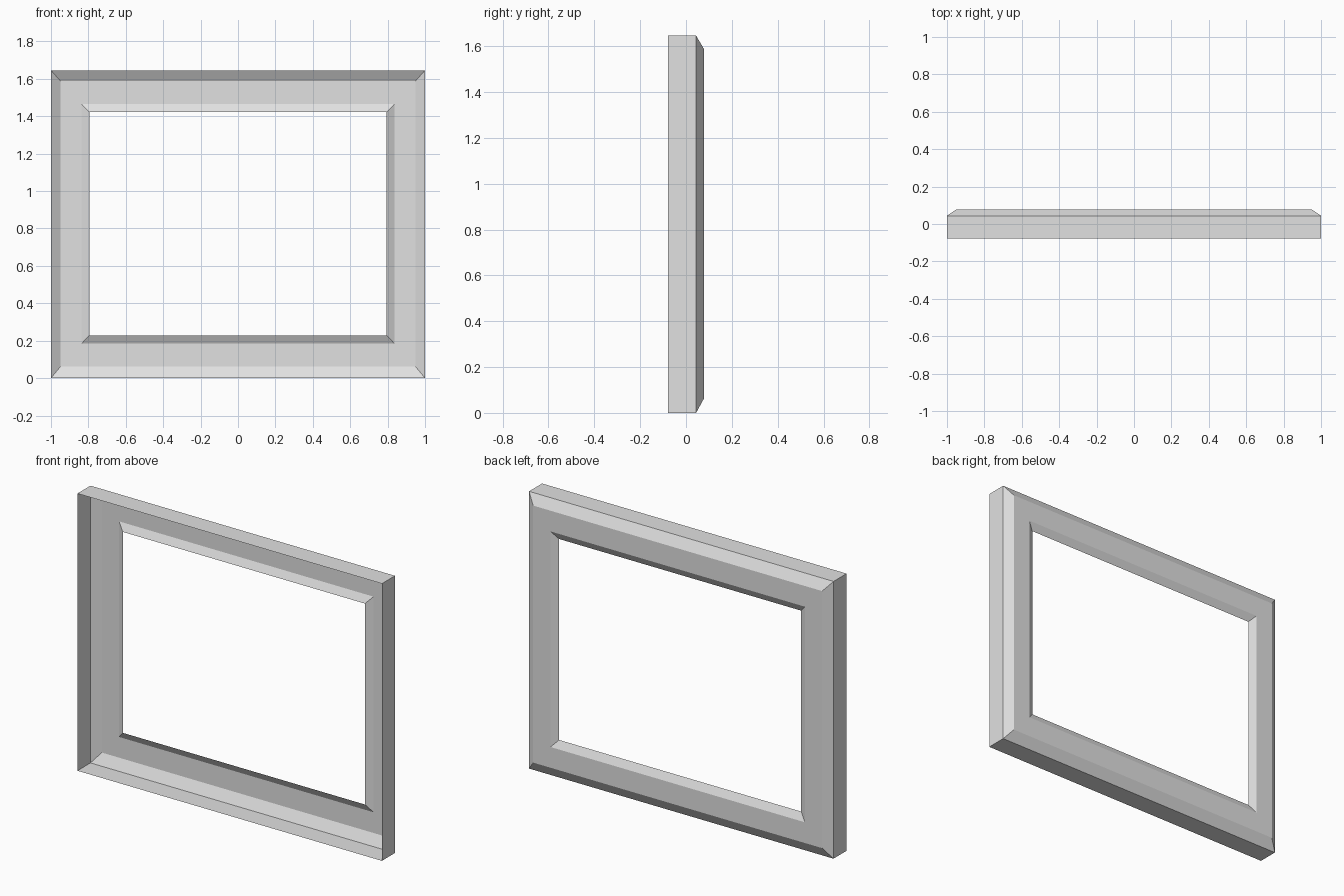
import bpy
import bmesh

default_cube = bpy.data.objects.get("Cube")
if default_cube:
    bpy.data.objects.remove(default_cube, do_unlink=True)

# Single flat grey
grey = bpy.data.materials.new("light_grey")
grey.use_nodes = True
colour = (0.75, 0.75, 0.75, 1.0)
grey.diffuse_color = colour
grey.node_tree.nodes["Principled BSDF"].inputs["Base Color"].default_value = colour

# Rectangular rings from the open front rim to the window opening:
# half width, bottom, top, depth
RINGS = [
    (1.0, 0.0, 1.646, -0.078),     # front rim
    (1.0, 0.0, 1.646, 0.044),      # end of the outer wall
    (0.949, 0.062, 1.588, 0.078),  # outer bevel
    (0.836, 0.185, 1.465, 0.078),  # flat back face
    (0.795, 0.229, 1.422, 0.055),  # inner bevel around the opening
]


def add_ring(bm, half_width, bottom, top, depth):
    corners = [(-half_width, bottom), (half_width, bottom),
               (half_width, top), (-half_width, top)]
    return [bm.verts.new((x, depth, z)) for x, z in corners]


# Thin window frame shell, hollow at the front
bm = bmesh.new()
loops = [add_ring(bm, *ring) for ring in RINGS]
for a, b in zip(loops, loops[1:]):
    for i in range(4):
        j = (i + 1) % 4
        bm.faces.new((a[i], b[i], b[j], a[j]))

mesh = bpy.data.meshes.new("window_frame")
bm.to_mesh(mesh)
bm.free()
mesh.materials.append(grey)
frame = bpy.data.objects.new("window_frame", mesh)
bpy.context.collection.objects.link(frame)
